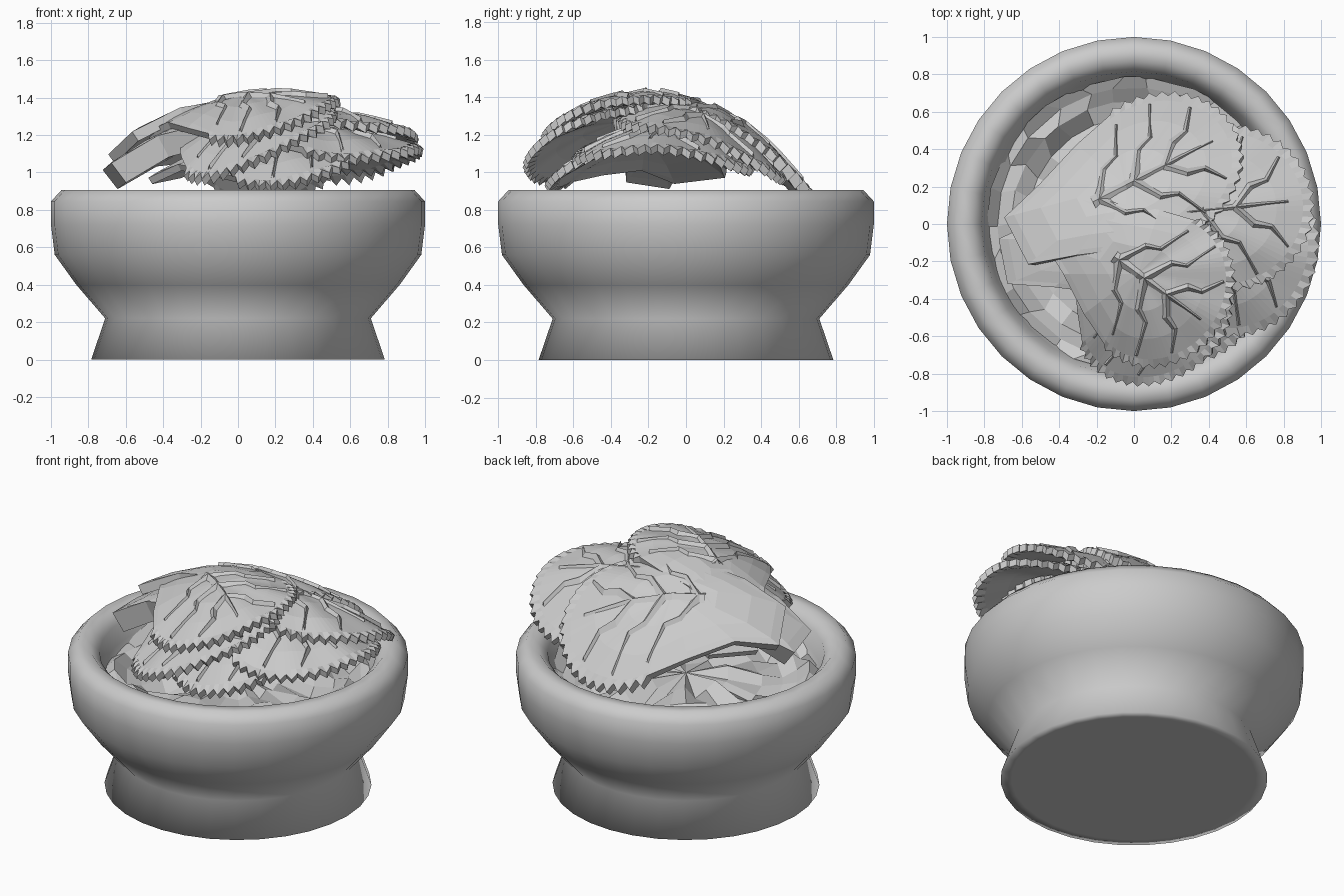
import bpy, bmesh, math, random
from mathutils import Vector

if "Cube" in bpy.data.objects:
    bpy.data.objects.remove(bpy.data.objects["Cube"])
random.seed(4)


def make_object(name, bm):
    me = bpy.data.meshes.new(name)
    bm.to_mesh(me)
    bm.free()
    ob = bpy.data.objects.new(name, me)
    bpy.context.collection.objects.link(ob)
    return ob


def revolve(bm, profile, sides, jitter=0.0):
    rings = []
    for r, z in profile:
        if r == 0:
            rings.append([bm.verts.new((0, 0, z))] * sides)
            continue
        ring = []
        for i in range(sides):
            a = 2 * math.pi * i / sides + random.uniform(-jitter, jitter)
            zz = z + random.uniform(-jitter, jitter)
            ring.append(bm.verts.new((r * math.cos(a), r * math.sin(a), zz)))
        rings.append(ring)
    for lo, hi in zip(rings, rings[1:]):
        for i in range(sides):
            j = (i + 1) % sides
            bm.faces.new(list(dict.fromkeys([lo[i], lo[j], hi[j], hi[i]])))
    bmesh.ops.recalc_face_normals(bm, faces=bm.faces)


# footed bowl
bm = bmesh.new()
revolve(bm, [(0, 0), (0.72, 0), (0.785, 0), (0.71, 0.22), (0.865, 0.40), (0.98, 0.56),
             (1.0, 0.72), (1.0, 0.845), (0.945, 0.905), (0.87, 0.905), (0.815, 0.85),
             (0.79, 0.74), (0.72, 0.6), (0.55, 0.48), (0, 0.42)], 32)
for f in bm.faces:
    f.smooth = True
make_object("bowl", bm)

# faceted bed of chopped greens
bm = bmesh.new()
revolve(bm, [(0.79, 0.75), (0.73, 0.72), (0.66, 0.70), (0.57, 0.68), (0.45, 0.68),
             (0.25, 0.70), (0, 0.72)], 26, 0.06)
make_object("chopped_bed", bm)


def heap(x, y, drop):
    """Height of the domed heap that every leaf follows."""
    dx, dy = x - 0.15, y + 0.2
    kx = 0.22 if dx > 0 else 0.42
    ky = 0.68 if dy > 0 else 0.45
    return 1.44 - drop - kx * dx * dx - ky * dy * dy


def leaf(name, base, angle, length, width, drop, twist, thick=0.04):
    a = math.radians(angle)
    ca, sa = math.cos(a), math.sin(a)

    def place(u, v, lift=0.0):
        x = base[0] + ca * u - sa * v
        y = base[1] + sa * u + ca * v
        droop = 0.05 * (v / width) ** 2
        return Vector((x, y, heap(x, y, drop) + twist * v - droop + lift))

    # outline: tapering stem, then a toothed round blade
    mid = 0.64 * length
    stem = [(0.0, 0.36 * width), (0.3 * mid, 0.55 * width), (0.62 * mid, 0.8 * width)]
    n = 48

    def outline(depth):
        pts = [(u, -v) for u, v in stem]
        for i in range(n + 1):
            t = math.pi * (i / n - 0.5) * 1.12
            tooth = depth * (1 if i % 2 else -1)
            pts.append((mid + (length - mid + tooth) * math.cos(t),
                        (width + tooth) * math.sin(t)))
        return pts + stem[::-1]

    bm = bmesh.new()
    centre = bm.verts.new(place(0.5 * length, 0))
    rings = []
    for s, depth in ((0.4, 0), (0.7, 0), (0.92, 0), (1.0, 0.012)):
        ring = []
        for i, (u, v) in enumerate(outline(depth)):
            lift = 0.012 * (i % 2) if depth else 0.008 * s * math.sin(i * 0.5)
            ring.append(bm.verts.new(place(0.5 * length + s * (u - 0.5 * length), s * v, lift)))
        rings.append(ring)
    m = len(rings[0])
    for i in range(m):
        j = (i + 1) % m
        bm.faces.new((centre, rings[0][i], rings[0][j]))
        for p, q in zip(rings, rings[1:]):
            bm.faces.new((p[i], q[i], q[j], p[j]))
    blade = make_object(name, bm)
    mod = blade.modifiers.new("thickness", "SOLIDIFY")
    mod.thickness, mod.offset = thick, -1

    # veins: low wedge strips, one midrib and mirrored kinked branches
    bm = bmesh.new()

    def vein(points, w):
        rows = []
        for k, (u, v) in enumerate(points):
            nu, nv = points[min(k + 1, len(points) - 1)]
            pu, pv = points[max(k - 1, 0)]
            d = Vector((nu - pu, nv - pv)).normalized()
            s = w * (1 - 0.7 * k / (len(points) - 1))
            rows.append([bm.verts.new(place(u - d.y * o * s, v + d.x * o * s, h))
                         for o, h in ((1, -0.01), (0, 0.02), (-1, -0.01))])
        for p, q in zip(rows, rows[1:]):
            for c in (0, 1):
                bm.faces.new((p[c], q[c], q[c + 1], p[c + 1]))

    vein([(length * t, 0) for t in (0.35, 0.5, 0.7, 0.9)], 0.04)
    for side in (-1, 1):
        for start, reach, out in ((0.38, 0.2, 0.8), (0.54, 0.2, 0.84), (0.68, 0.2, 0.55)):
            vein([(length * (start + reach * f), side * width * out * g)
                  for f, g in ((0, 0), (0.35, 0.42), (0.7, 0.52), (1, 1))], 0.032)
    make_object(name + "_veins", bm)


# overlapping leaves, top to bottom
for spec in (("top_leaf", (-0.63, -0.09), 27, 1.31, 0.39, 0.0, 0.0, 0.06),
             ("front_leaf", (-0.40, 0.04), -36, 1.04, 0.43, 0.02, 0.12),
             ("right_leaf", (-0.33, 0.0), 6, 1.29, 0.44, 0.05, 0.05),
             ("lower_front_leaf", (-0.2, 0.05), -60, 0.97, 0.43, 0.12, 0.24),
             ("lower_right_leaf", (-0.25, 0.06), -13, 1.25, 0.48, 0.16, 0.1),
             ("bottom_leaf", (-0.4, 0.08), -30, 1.2, 0.44, 0.25, 0.2),
             ("hidden_leaf", (-0.70, -0.2), 11, 1.25, 0.34, 0.09, 0.0, 0.13)):
    leaf(*spec)
